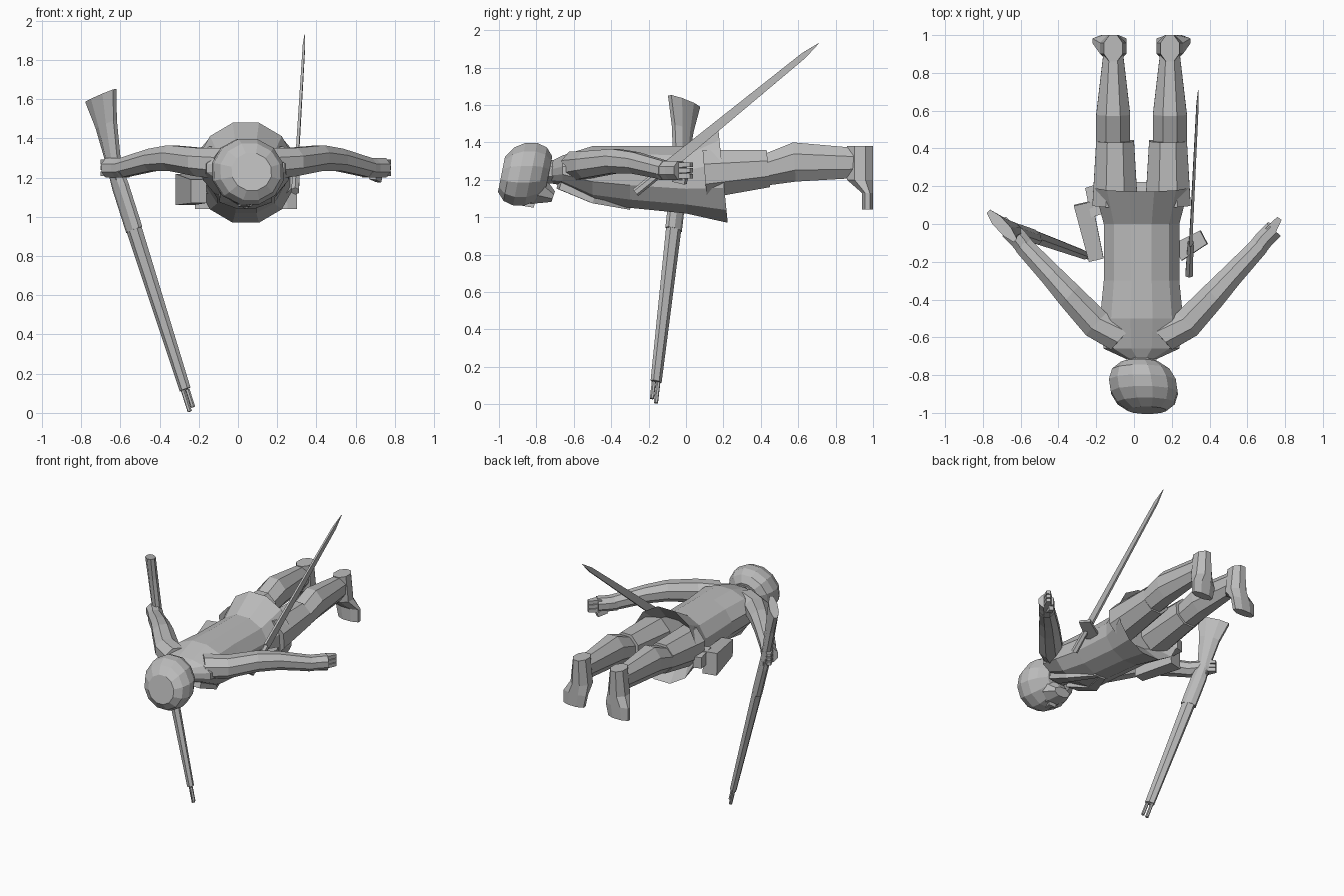
import bpy, bmesh, math
from mathutils import Vector

default_cube = bpy.data.objects.get("Cube")
if default_cube:
    bpy.data.objects.remove(default_cube)

MIDLINE = .04
ACROSS, BACKWARD = Vector((1, 0, 0)), Vector((0, 1, 0))
DOWN = Vector((0, 0, -1))

grey = bpy.data.materials.new("plain_grey")
grey.use_nodes = True
grey.diffuse_color = (.5, .5, .5, 1)
shader = grey.node_tree.nodes["Principled BSDF"]
shader.inputs["Base Color"].default_value = grey.diffuse_color


def loft(name, rings, side=ACROSS, sides=8, axis=None, reshape=None):
    """Skin many-sided rings, each given as (centre, half width, half depth)."""
    centres = [Vector(centre) for centre, width, depth in rings]
    axis = (axis or centres[-1] - centres[0]).normalized()
    side = (side - axis * side.dot(axis)).normalized()
    normal = axis.cross(side)
    half_step = math.pi / sides
    bm = bmesh.new()
    loops = []
    for centre, (original, width, depth) in zip(centres, rings):
        loop = []
        for step in range(sides):
            angle = (step + step + 1) * half_step
            offset = side * width * math.cos(angle) + normal * depth * math.sin(angle)
            loop.append(bm.verts.new(centre + offset / math.cos(half_step)))
        loops.append(loop)
    for lower, upper in zip(loops, loops[1:]):
        for step in range(sides):
            before = step - 1
            bm.faces.new((lower[before], lower[step], upper[step], upper[before]))
    bm.faces.new(loops[0])
    bm.faces.new(loops[-1])
    if reshape:
        for vert in bm.verts:
            reshape(vert.co)
    bmesh.ops.recalc_face_normals(bm, faces=bm.faces)
    mesh = bpy.data.meshes.new(name)
    bm.to_mesh(mesh)
    bm.free()
    mesh.materials.append(grey)
    bpy.context.collection.objects.link(bpy.data.objects.new(name, mesh))


def taper(name, path, start, end, **options):
    """Loft along a path while the (width, depth) section blends from start to end."""
    start, end = Vector(start), Vector(end)
    rings = []
    for index, point in enumerate(path):
        size = start.lerp(end, index / (len(path) - 1))
        rings.append((point, size.x, size.y))
    loft(name, rings, **options)


def profile(rows, x=MIDLINE):
    """Turn (y, half width, low z, high z) rows into rings."""
    return [((x, y, (low + high) / 2), width, (high - low) / 2)
            for y, width, low, high in rows]


# Coat: narrow collar, broad chest, flared and hollow hem
def slant_hem(co):
    if co.y > .15:
        co.y -= (co.z - 1.2) * .1


coat_rows = [
    (-.72, .07, 1.18, 1.3), (-.66, .2, 1.17, 1.33), (-.5, .22, 1.08, 1.38),
    (-.3, .2, 1.05, 1.38), (0, .2, 1.02, 1.38), (.2, .25, .97, 1.48),
    (.1, .19, 1.1, 1.38)]
loft("coat", profile(coat_rows), sides=12, axis=BACKWARD, reshape=slant_hem)


# Head: blunt rounded form leaning over the face
def lean_head(co):
    co.y += (co.z - 1.23) * .2
    co.x -= (co.y + .86) * .15


head_rings = []
for step in range(1, 7):
    angle = math.pi * step / 7
    fullness = math.sin(angle) ** .7
    head_rings.append(((.05, -.86 - .14 * math.cos(angle), 1.23),
                       .18 * fullness, .17 * fullness))
loft("head", head_rings, sides=12, axis=BACKWARD, reshape=lean_head)
taper("neck", [(MIDLINE, -.8, 1.25), (MIDLINE, -.68, 1.24)], (.08, .07), (.08, .06))
loft("jaw", profile([(-.85, .11, 1.07, 1.24), (-.78, .1, 1.07, 1.22),
                     (-.71, .06, 1.08, 1.14)], .03))
taper("nose", [(.03, -.87, 1.08), (.03, -.81, 1.07)], (.01, .02), (.03, .02), sides=4)

for mirror, label in ((1, "left"), (-1, "right")):
    def place(x, y, z):
        return (MIDLINE + mirror * x, y, z)

    # Arm: sleeve, hand, fingers and thumb
    palm_side = ACROSS - BACKWARD * mirror
    taper(label + "_sleeve",
          [place(.1, -.6, 1.27), place(.24, -.53, 1.28), place(.38, -.38, 1.3),
           place(.48, -.27, 1.29), place(.63, -.11, 1.25)],
          (.09, .08), (.05, .05), side=palm_side)
    taper(label + "_hand", [place(.61, -.13, 1.25), place(.65, -.08, 1.25),
                            place(.7, -.03, 1.25)],
          (.05, .05), (.05, .05), side=palm_side)
    for finger in range(3):
        height = 1.22 + finger * .03
        taper(label + "_finger", [place(.68, -.04, height), place(.73, .03, height)],
              (.03, .014), (.014, .012), side=palm_side, sides=4)
    taper(label + "_thumb", [place(.65, -.06, 1.21), place(.68, 0, 1.19)],
          (.02, .02), (.015, .015), side=palm_side, sides=4)

    # Leg: trousers tucked into a boot with a flat splayed sole
    taper(label + "_thigh", [place(.14, .1, 1.23), place(.14, .44, 1.26)],
          (.12, .13), (.1, .1))
    boot_rows = [(.43, .09, 1.17, 1.34), (.58, .09, 1.19, 1.4), (.92, .05, 1.21, 1.37)]
    loft(label + "_boot", profile(boot_rows, MIDLINE + mirror * .15))
    loft(label + "_foot", [
        (place(.15, .93, 1.38), .05, .07), (place(.15, .93, 1.2), .07, .07),
        (place(.17, .97, 1.13), .09, .03), (place(.18, .97, 1.04), .08, .03)],
        axis=DOWN)

    # Lapel lying on the chest
    taper(label + "_lapel", [place(.08, -.68, 1.17), place(.1, -.5, 1.09),
                             place(.02, -.3, 1.05)],
          (.05, .02), (.02, .01), sides=4)

# Pouch and flap on the right hip
taper("hip_pouch", [(-.2, -.19, 1.13), (-.27, .11, 1.14)], (.04, .06), (.05, .08), sides=4)
taper("pouch_flap", [(-.18, .05, 1.17), (-.23, .2, 1.17)], (.05, .05), (.03, .04), sides=4)

# Long gun held upright: flared stock, fore-end, twin barrels
grip = Vector((-.63, -.03, 1.25))
butt = Vector((-.7, -.01, 1.62))
muzzle = Vector((-.27, -.16, .12))
gun_line = dict(side=ACROSS - BACKWARD, axis=muzzle - grip)
breech = grip.lerp(muzzle, .28)
loft("gun_stock", [(butt, .11, .03), (butt.lerp(grip, .4), .07, .03),
                   (grip, .04, .03), (grip.lerp(breech, .3), .05, .03),
                   (breech, .05, .03)], **gun_line)
taper("gun_fore_end", [breech, muzzle], (.04, .03), (.03, .02), sides=6, **gun_line)
for edge in (-1, 1):
    shift = (ACROSS - BACKWARD) * edge * .012
    tip = muzzle.lerp(grip, -.09 + edge * .01)
    taper("gun_barrel", [muzzle + shift, tip + shift], (.01, .01), (.01, .01),
          sides=6, **gun_line)

# Sword at the left hip: blade, grip, crossguard
hilt, point = Vector((.3, -.1, 1.27)), Vector((.34, .71, 1.93))
shoulder = hilt.lerp(point, .9)
taper("sword_blade", [hilt, shoulder], (.008, .03), (.006, .016), sides=4)
taper("sword_point", [shoulder, point], (.006, .016), (.001, .001), sides=4)
taper("sword_grip", [hilt.lerp(point, -.21), hilt], (.02, .02), (.015, .02), sides=6)
taper("sword_guard", [(.23, -.15, 1.21), (.37, -.07, 1.25)], (.05, .01), (.04, .01),
      side=BACKWARD, sides=4)
